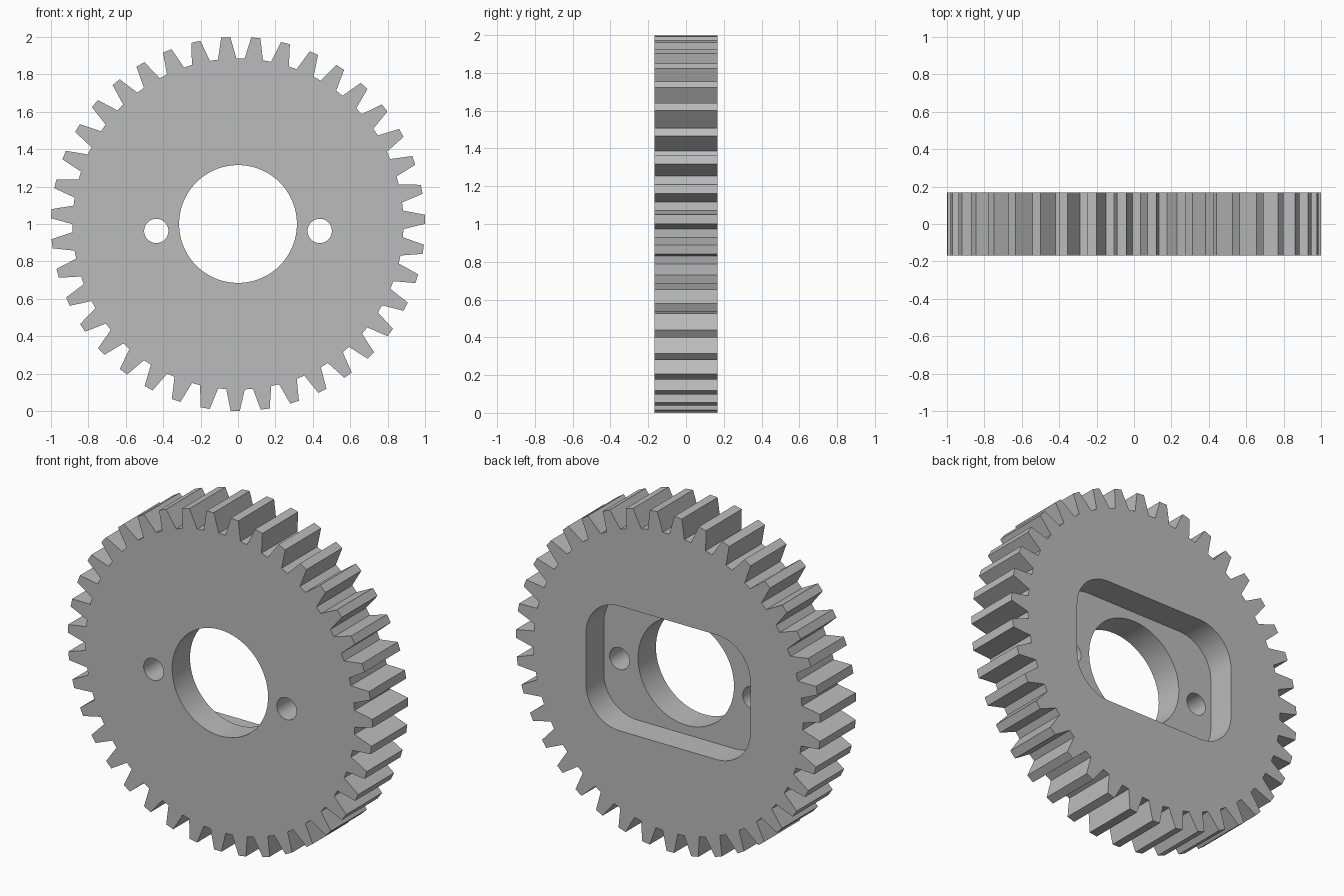
import bpy
import bmesh
from math import radians, sin, cos, pi

cube = bpy.data.objects.get("Cube")
if cube:
    bpy.data.objects.remove(cube, do_unlink=True)

TEETH = 39
PHASE = radians(1.45)
TIP_R, ROOT_R = 1.0, 0.885
TIP_HALF, ROOT_HALF = radians(1.4), radians(3.2)
HALF_DEPTH = 0.168
CENTRE_Z = 1.0

steel = bpy.data.materials.new("plain_grey")
steel.use_nodes = True
grey = (0.5, 0.5, 0.5, 1)
steel.diffuse_color = grey
steel.node_tree.nodes["Principled BSDF"].inputs["Base Color"].default_value = grey


def prism(name, outline, y0, y1):
    """Extrude an outline in the x-z plane from y0 to y1."""
    bm = bmesh.new()
    face = bm.faces.new([bm.verts.new((x, y0, z + CENTRE_Z)) for x, z in outline])
    ext = bmesh.ops.extrude_face_region(bm, geom=[face])["geom"]
    verts = [v for v in ext if isinstance(v, bmesh.types.BMVert)]
    bmesh.ops.translate(bm, verts=verts, vec=(0, y1 - y0, 0))
    bmesh.ops.recalc_face_normals(bm, faces=bm.faces)
    mesh = bpy.data.meshes.new(name)
    bm.to_mesh(mesh)
    bm.free()
    mesh.materials.append(steel)
    obj = bpy.data.objects.new(name, mesh)
    bpy.context.collection.objects.link(obj)
    return obj


def arc(cx, cz, r, start, end, steps):
    return [(cx + r * cos(start + (end - start) * i / steps),
             cz + r * sin(start + (end - start) * i / steps)) for i in range(steps + 1)]


def circle(cx, cz, r, steps):
    return arc(cx, cz, r, 0, 2 * pi, steps)[:-1]


def rounded_rectangle(hx, hz, r):
    pts = []
    for i, (sx, sz) in enumerate([(1, 1), (-1, 1), (-1, -1), (1, -1)]):
        pts += arc(sx * (hx - r), sz * (hz - r), r, i * pi / 2, (i + 1) * pi / 2, 12)
    return pts


# Toothed wheel
outline = []
for i in range(TEETH):
    mid = PHASE + 2 * pi * i / TEETH
    for r, offset in [(ROOT_R, -ROOT_HALF), (TIP_R, -TIP_HALF),
                      (TIP_R, TIP_HALF), (ROOT_R, ROOT_HALF)]:
        outline.append((r * cos(mid + offset), r * sin(mid + offset)))
gear = prism("gear_wheel", outline, -HALF_DEPTH, HALF_DEPTH)

# Centre bore, two bolt holes and the rounded pocket in the back
cutters = [prism("pocket_cutter", rounded_rectangle(0.54, 0.37, 0.22), 0, 0.4),
           prism("bore_cutter", circle(0, 0, 0.315, 72), -0.4, 0.3)]
for side in (-1, 1):
    cutters.append(prism("bolt_hole_cutter", circle(side * 0.437, -0.037, 0.065, 32), -0.4, 0.3))

bpy.ops.object.select_all(action="DESELECT")
bpy.context.view_layer.objects.active = gear
gear.select_set(True)
for cutter in cutters:
    cutter.hide_render = True
    mod = gear.modifiers.new("cut", "BOOLEAN")
    mod.operation = "DIFFERENCE"
    mod.solver = "EXACT"
    mod.object = cutter
    bpy.ops.object.modifier_apply(modifier=mod.name)
    bpy.data.objects.remove(cutter, do_unlink=True)

# Smooth round walls, crisp teeth
bpy.ops.object.shade_smooth_by_angle(angle=radians(15))
